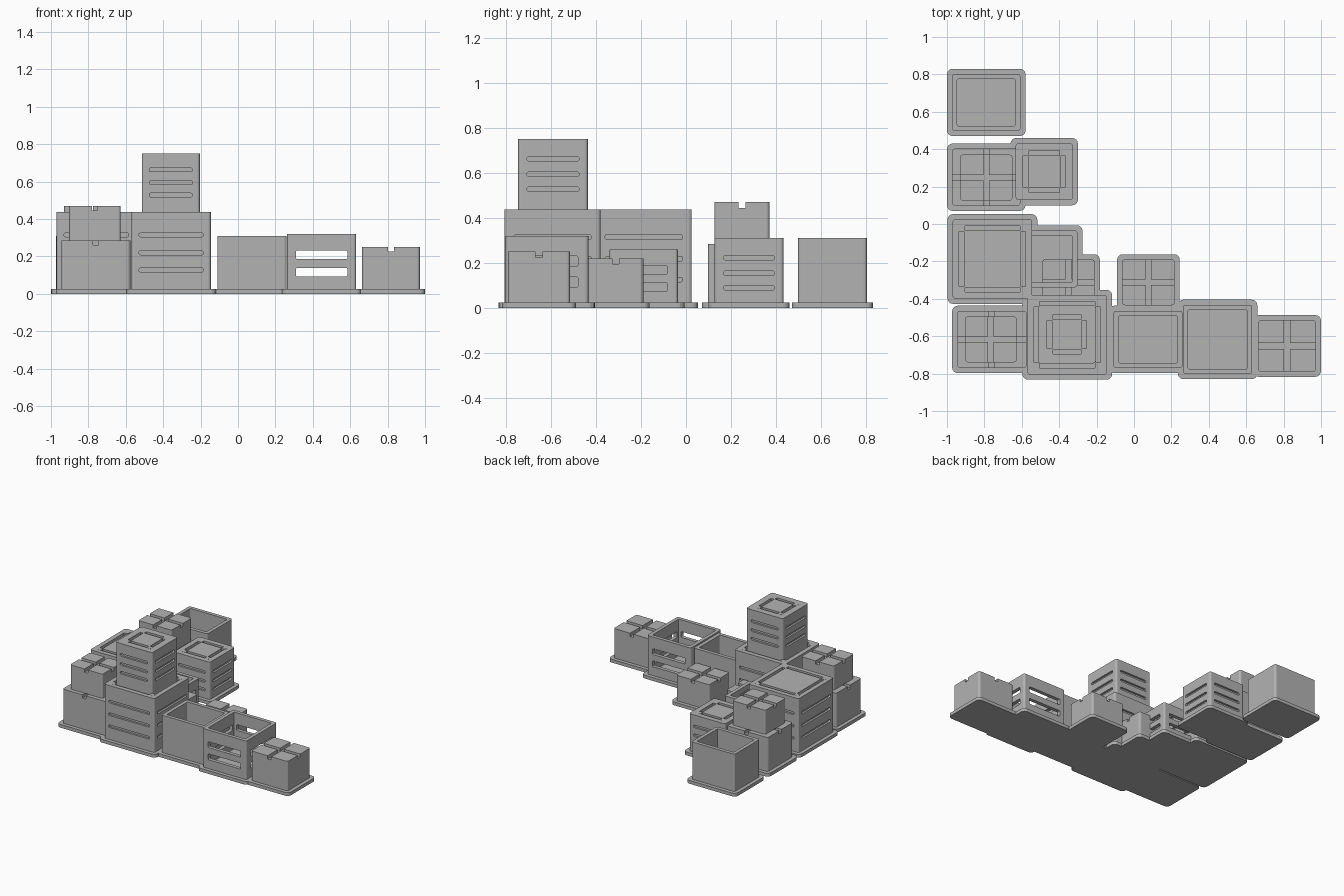
import bpy, bmesh
from math import radians
from mathutils import Matrix, Vector

old = bpy.data.objects.get("Cube")
if old:
    bpy.data.objects.remove(old, do_unlink=True)

grey = bpy.data.materials.new("plain grey")
grey.use_nodes = True
COLOR = (0.45, 0.45, 0.45, 1)
grey.diffuse_color = COLOR
grey.node_tree.nodes["Principled BSDF"].inputs["Base Color"].default_value = COLOR


def block(name, size, center, r=0.0, axis="Z"):
    """Box with the edges along one axis rounded by r."""
    i = "XYZ".index(axis)
    bm = bmesh.new()
    bmesh.ops.create_cube(bm, size=1, matrix=Matrix.Diagonal((*size, 1)))
    if r:
        edges = [e for e in bm.edges
                 if abs((e.verts[0].co - e.verts[1].co)[i]) > size[i] / 2]
        bmesh.ops.bevel(bm, geom=edges, offset=r, segments=4, profile=0.5,
                        affect="EDGES", clamp_overlap=True)
    bmesh.ops.recalc_face_normals(bm, faces=bm.faces)
    me = bpy.data.meshes.new(name)
    bm.to_mesh(me)
    bm.free()
    me.materials.append(grey)
    ob = bpy.data.objects.new(name, me)
    ob.location = center
    bpy.context.collection.objects.link(ob)
    return ob


def carve(ob, cutters):
    """Subtract the cutters and bake the result."""
    for c in cutters:
        m = ob.modifiers.new("cut", "BOOLEAN")
        m.operation, m.solver, m.object = "DIFFERENCE", "EXACT", c
    bpy.context.view_layer.update()
    deps = bpy.context.evaluated_depsgraph_get()
    me = bpy.data.meshes.new_from_object(ob.evaluated_get(deps))
    ob.modifiers.clear()
    ob.data = me
    for c in cutters:
        bpy.data.objects.remove(c, do_unlink=True)


def body(name, x, y, w, d, h, z):
    """Crate body, with a wider rounded foot plate when it stands on the ground."""
    if z == 0:
        block(name + "_foot", (w + 0.055, d + 0.055, 0.025), (x, y, 0.0125), 0.03)
    low = z if z else 0.02
    return block(name, (w, d, z + h - low), (x, y, (z + h + low) / 2), 0.015)


def tied_box(name, x, y, w, d, h, z=0):
    """Closed box with a cross of two grooves in the top."""
    ob = body(name, x, y, w, d, h, z)
    top = (x, y, z + h)
    carve(ob, [block("groove", (0.03, d * 2, 0.05), top),
               block("groove", (w * 2, 0.03, 0.05), top)])


def cavity(x, y, w, d, h):
    return block("cavity", (w - 0.055, d - 0.055, h), (x, y, 0.04 + h / 2), 0.006)


def open_box(name, x, y, w, d, h):
    """Box without a lid."""
    carve(body(name, x, y, w, d, h, 0), [cavity(x, y, w, d, h)])


def slatted_crate(name, x, y, w, d, h):
    """Open crate with two windows through each wall."""
    ob = body(name, x, y, w, d, h, 0)
    cuts = [cavity(x, y, w, d, h)]
    for f in (0.36, 0.65):
        c = (x, y, f * h)
        cuts.append(block("window", (w - 0.095, d * 2, 0.14 * h), c, 0.006, "Y"))
        cuts.append(block("window", (w * 2, d - 0.095, 0.14 * h), c, 0.006, "X"))
    carve(ob, cuts)


def lidded_crate(name, x, y, w, h, z=0, inset=0.04):
    """Square crate with three slots per side and a grooved lid."""
    ob = body(name, x, y, w, w, h, z)
    cuts, deep, slot = [], 0.03, w - 0.08
    for f in (0.29, 0.5, 0.72):
        for s in (-1, 1):
            zz = z + f * h
            cuts.append(block("slot", (slot, deep, 0.02), (x, y + s * w / 2, zz), 0.008, "Y"))
            cuts.append(block("slot", (deep, slot, 0.02), (x + s * w / 2, y, zz), 0.008, "X"))
    groove = 0.025
    half = w / 2 - inset - groove / 2
    for s in (-1, 1):
        span = half * 2 + groove
        cuts.append(block("groove", (span, groove, 0.04), (x, y + s * half, z + h)))
        cuts.append(block("groove", (groove, span, 0.04), (x + s * half, y, z + h)))
    carve(ob, cuts)
    # Corner pegs of the lid
    for sx in (-1, 1):
        for sy in (-1, 1):
            block(name + "_peg", (0.035, 0.035, 0.03),
                  (x + sx * half, y + sy * half, z + h - 0.0145), 0.005)


# Back row
open_box("back_open_box", -0.79, 0.65, 0.365, 0.305, 0.31)
tied_box("rear_lower_box", -0.79, 0.25, 0.365, 0.305, 0.285)
tied_box("rear_upper_box", -0.79, 0.248, 0.28, 0.245, 0.185, 0.285)
lidded_crate("rear_lidded_crate", -0.48, 0.28, 0.305, 0.31)

# Middle group
lidded_crate("side_large_crate", -0.757, -0.187, 0.425, 0.437, 0, 0.035)
slatted_crate("inner_slatted_crate", -0.455, -0.187, 0.305, 0.305, 0.26)
tied_box("inner_small_box", -0.35, -0.312, 0.28, 0.245, 0.22)
tied_box("lone_small_box", 0.077, -0.312, 0.28, 0.245, 0.22)

# Front row
tied_box("front_lower_box", -0.76, -0.617, 0.37, 0.305, 0.285)
tied_box("front_upper_box", -0.765, -0.617, 0.275, 0.245, 0.185, 0.285)
lidded_crate("front_large_crate", -0.357, -0.592, 0.425, 0.437, 0, 0.035)
lidded_crate("tower_crate", -0.359, -0.59, 0.31, 0.313, 0.437, 0.05)
open_box("front_open_box", 0.075, -0.617, 0.37, 0.305, 0.31)
slatted_crate("front_slatted_crate", 0.447, -0.617, 0.37, 0.37, 0.32)
tied_box("front_end_box", 0.818, -0.652, 0.308, 0.275, 0.25)
